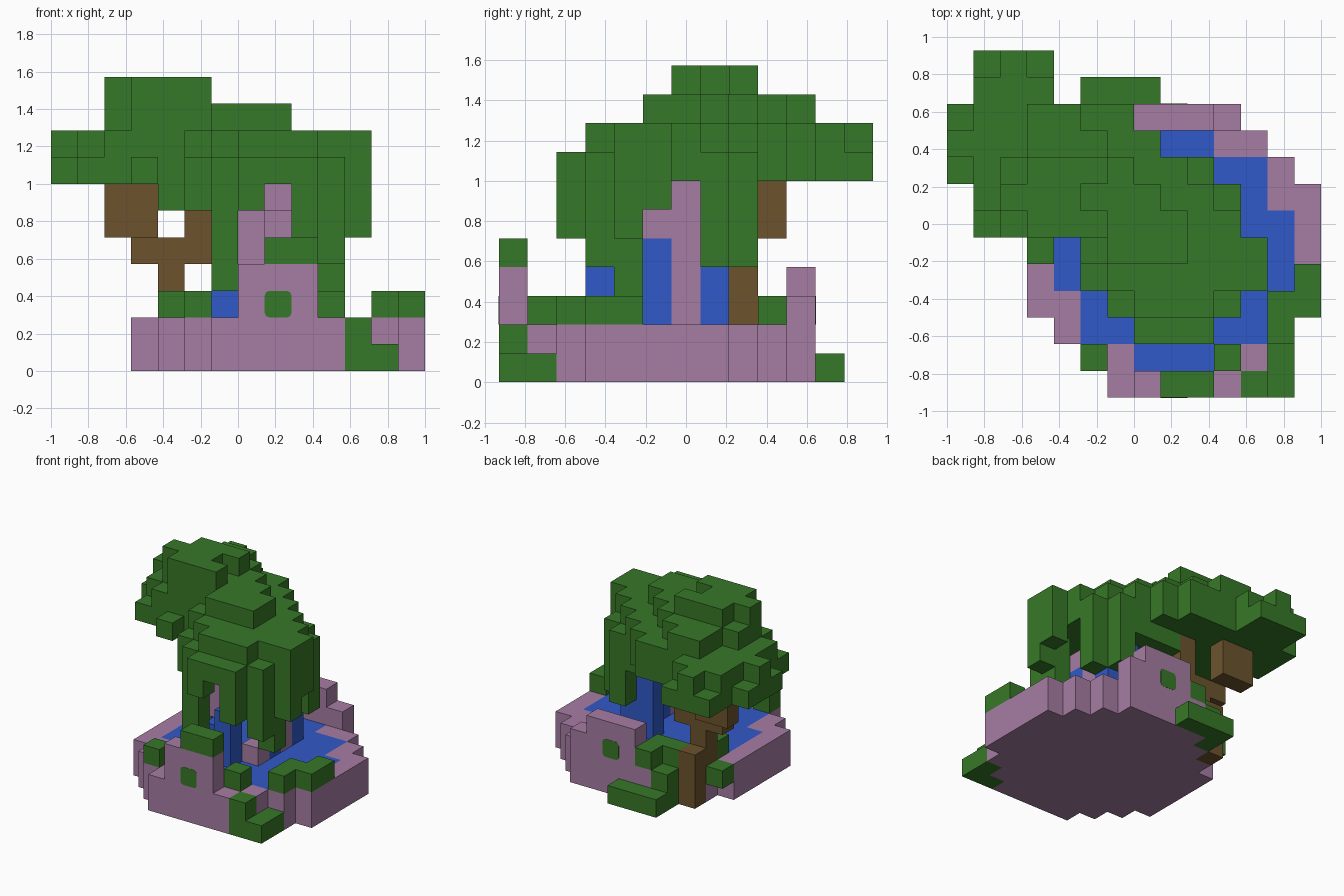
import bpy, bmesh, math
from mathutils import Vector

default = bpy.data.objects.get("Cube")
if default:
    bpy.data.objects.remove(default, do_unlink=True)

CELL = 1 / 7
ORIGIN = Vector((-1, -6.5 * CELL, 0))


def material(name, colour):
    mat = bpy.data.materials.new(name)
    mat.use_nodes = True
    rgba = (*colour, 1)
    mat.diffuse_color = rgba
    mat.node_tree.nodes["Principled BSDF"].inputs["Base Color"].default_value = rgba
    return mat


GREEN = material("leaf green", (.037, .188, .021))
MAUVE = material("mauve stone", (.38, .205, .37))
BLUE = material("water blue", (.03, .1, .58))
BROWN = material("bark brown", (.15, .088, .026))

parts = {}     # part name -> (material, cells)
occupied = {}  # cell -> part name


def fill(part, mat, xs, ys, zs):
    """Fill an inclusive block of cells; a cell belongs to its first part."""
    cells = parts.setdefault(part, (mat, set()))[1]
    spans = [(s, s) if isinstance(s, int) else s for s in (xs, ys, zs)]
    for x in range(spans[0][0], spans[0][1] + 1):
        for y in range(spans[1][0], spans[1][1] + 1):
            for z in range(spans[2][0], spans[2][1] + 1):
                if (x, y, z) not in occupied:
                    occupied[x, y, z] = part
                    cells.add((x, y, z))


def layer(part, mat, first_row, rows, zs):
    """Fill one x span for each successive row in y."""
    for step, span in enumerate(rows):
        fill(part, mat, span, first_row + step, zs)


def build(part, mat, cells):
    """Make a mesh from the faces of the cells that touch open space."""
    bm = bmesh.new()
    verts = {}
    for cell in sorted(cells):
        for axis in range(3):
            for side in (0, 1):
                near = list(cell)
                near[axis] += 2 * side - 1
                if tuple(near) in occupied:
                    continue
                ring = []
                for a, b in ((0, 0), (1, 0), (1, 1), (0, 1)):
                    p = list(cell)
                    p[axis] += side
                    p[(axis + 1) % 3] += a
                    p[(axis + 2) % 3] += b
                    key = tuple(p)
                    if key not in verts:
                        verts[key] = bm.verts.new(ORIGIN + Vector(key) * CELL)
                    ring.append(verts[key])
                bm.faces.new(ring if side else ring[::-1])
    finish(part, mat, bm)


def finish(part, mat, bm):
    mesh = bpy.data.meshes.new(part)
    bm.to_mesh(mesh)
    bm.free()
    mesh.materials.append(mat)
    bpy.context.scene.collection.objects.link(bpy.data.objects.new(part, mesh))


# Pool water, set flush into the base
layer("pool_water", BLUE, 1, [(7, 9), (5, 11), (5, 11), (4, 12), (4, 12),
                              (4, 12), (4, 11), (5, 11), (6, 9)], 1)

# Ground plants at the corners of the base
fill("front_corner_plant", GREEN, 11, 0, (0, 1))
fill("front_corner_plant", GREEN, 12, (0, 1), 0)
fill("back_plant", GREEN, (5, 7), 11, 0)
fill("back_plant", GREEN, 5, 10, (0, 1))
fill("side_plant", GREEN, 3, 8, 1)

# Stone base and its two end walls
layer("stone_base", MAUVE, 0, [(6, 10), (5, 11), (4, 12), (3, 13), (3, 13), (3, 13),
                               (3, 13), (3, 13), (4, 12), (5, 11), (6, 10)], (0, 1))
fill("front_wall", MAUVE, (7, 9), 0, (2, 3))
fill("back_wall", MAUVE, (7, 9), 10, (2, 3))
fill("back_wall", MAUVE, 10, 10, 2)

# Bushes on the rim and on the front wall
fill("wall_bush", GREEN, (8, 9), 0, 4)
fill("rim_bushes", GREEN, 10, 1, 2)
fill("rim_bushes", GREEN, 5, 1, 2)
fill("rim_bushes", GREEN, 12, (2, 3), 2)
fill("rim_bushes", GREEN, 13, (3, 4), 2)
fill("rim_bushes", GREEN, 6, 10, 2)
fill("rim_bushes", GREEN, (5, 6), 9, 2)
fill("rim_bushes", GREEN, 4, 7, 2)

# Trunk and branches
fill("trunk", BROWN, 4, 9, (0, 2))
fill("trunk", BROWN, 4, 8, (2, 3))
fill("branches", BROWN, (3, 5), 8, 4)
fill("branches", BROWN, 5, 8, (5, 6))
fill("branches", BROWN, (2, 3), 9, (5, 6))

# Stone pillar, ledges and rock under the canopy
fill("pillar", MAUVE, 9, 6, (2, 6))
fill("ledges", MAUVE, 8, 6, (5, 6))
fill("ledges", MAUVE, (8, 9), 5, 5)
fill("ledges", MAUVE, 7, (4, 5), (4, 5))
fill("pool_rock", MAUVE, 9, 4, 2)

# Waterfalls
fill("waterfalls", BLUE, 9, 5, (2, 4))
fill("waterfalls", BLUE, 9, 7, (2, 3))
fill("waterfalls", BLUE, 8, 7, (2, 5))
fill("waterfalls", BLUE, 8, 3, (2, 4))
fill("waterfalls", BLUE, 6, 5, 2)

# Canopy, layer by layer from the underside to the crown
layer("canopy", GREEN, 2, [(7, 9), (6, 10), (5, 11), (5, 11), (1, 10), (1, 10),
                           (0, 9), (0, 7), (0, 6), (1, 3), (1, 3)], 7)
fill("canopy", GREEN, 3, 5, 7)
layer("canopy", GREEN, 3, [(7, 9), (6, 11), (5, 11), (2, 10), (1, 9),
                           (1, 8), (0, 7), (1, 6), (1, 3), 2], 8)
layer("canopy", GREEN, 5, [(6, 8), (3, 8), (2, 7), (2, 6), (3, 5), (3, 4)], 9)
layer("canopy", GREEN, 6, [(3, 5), (2, 4), (3, 5)], 10)

# Hanging leaves: column, row, lowest level
for x, y, low in ((7, 2, 6), (9, 2, 5), (6, 3, 3), (10, 3, 4), (5, 4, 6), (10, 4, 3),
                  (11, 4, 5), (11, 5, 6), (10, 7, 4), (9, 8, 4), (4, 6, 6)):
    fill("hanging_leaves", GREEN, x, y, (low, 6))
fill("hanging_leaves", GREEN, (6, 8), 8, 6)

for part, (mat, cells) in parts.items():
    build(part, mat, cells)


# Round-cornered windows on both walls
def window(name, row, outward):
    bm = bmesh.new()
    half = CELL / 2
    cut = half * .65
    ring = []
    for sx, sz in ((1, 1), (-1, 1), (-1, -1), (1, -1)):
        pair = [(sx * half, sz * cut), (sx * half * .9, sz * half * .9), (sx * cut, sz * half)]
        ring += pair if sx == sz else pair[::-1]
    centre = ORIGIN + Vector((8.5, row, 2.5)) * CELL
    verts = [bm.verts.new(centre + Vector((x, 0, z))) for x, z in ring]
    face = bm.faces.new(verts)
    pushed = bmesh.ops.extrude_face_region(bm, geom=[face])["geom"]
    moved = [v for v in pushed if isinstance(v, bmesh.types.BMVert)]
    bmesh.ops.translate(bm, verts=moved, vec=(0, outward * .0015, 0))
    bmesh.ops.recalc_face_normals(bm, faces=bm.faces)
    finish(name, GREEN, bm)


window("front_window", 0, -1)
window("back_window", 11, 1)
